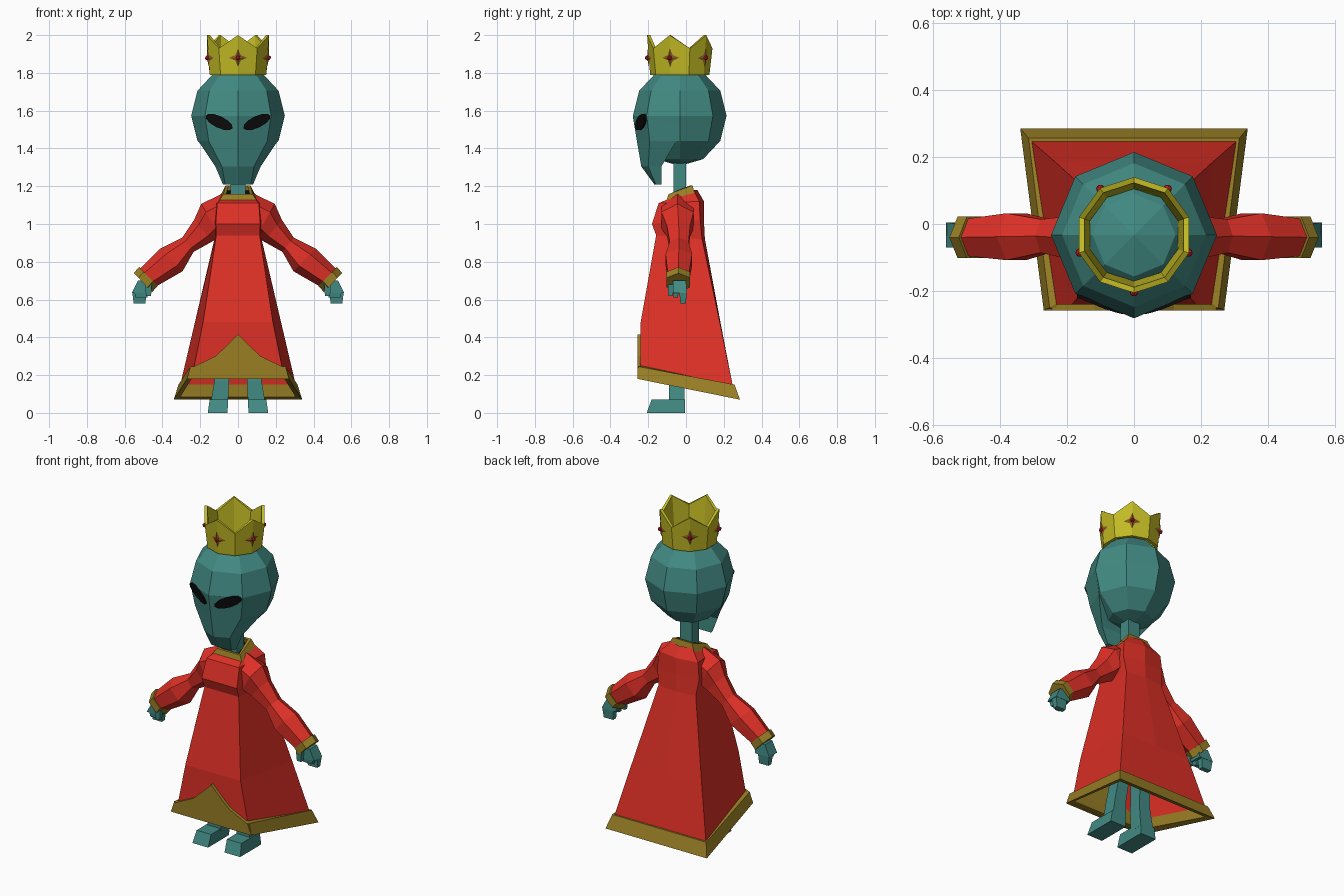
import bpy, bmesh, math
from mathutils import Vector

if "Cube" in bpy.data.objects:
    bpy.data.objects.remove(bpy.data.objects["Cube"])


def material(name, r, g, b):
    m = bpy.data.materials.new(name)
    m.diffuse_color = [((c / 255 + 0.055) / 1.055) ** 2.4 for c in (r, g, b)] + [1]
    m.use_nodes = True
    m.node_tree.nodes["Principled BSDF"].inputs["Base Color"].default_value = m.diffuse_color
    return m


SKIN = material("teal skin", 66, 138, 131)
RED = material("robe red", 222, 48, 38)
TRIM = material("dark gold trim", 152, 126, 36)
CROWN = material("crown yellow", 194, 186, 36)
BLACK = material("black", 12, 12, 12)
BROWN = material("setting brown", 134, 88, 34)
GEM = material("gem red", 200, 28, 36)


def make(name, verts, faces, mat):
    bm = bmesh.new()
    vs = [bm.verts.new(v) for v in verts]
    for f in faces:
        bm.faces.new([vs[i] for i in f])
    bmesh.ops.recalc_face_normals(bm, faces=bm.faces)
    me = bpy.data.meshes.new(name)
    bm.to_mesh(me)
    bm.free()
    me.materials.append(mat)
    ob = bpy.data.objects.new(name, me)
    bpy.context.collection.objects.link(ob)
    return ob


def loft(name, rings, mat, caps=True, wrap=False):
    """Skin a list of equal-length closed rings."""
    n, m = len(rings[0]), len(rings)
    faces = []
    for k in range(m if wrap else m - 1):
        a, b = k * n, (k + 1) % m * n
        faces += [(a + i, a + (i + 1) % n, b + (i + 1) % n, b + i) for i in range(n)]
    if caps and not wrap:
        faces += [tuple(range(n)), tuple(range((m - 1) * n, m * n))]
    return make(name, [p for r in rings for p in r], faces, mat)


def quad(fx, fy, fz, bx, by, bz):
    """Four-cornered ring from its front and back edges."""
    return [(-fx, fy, fz), (fx, fy, fz), (bx, by, bz), (-bx, by, bz)]


def box_ring(x0, x1, y0, y1, z):
    return [(x0, y0, z), (x1, y0, z), (x1, y1, z), (x0, y1, z)]


CY = -0.033  # depth of the head axis


def circle(n, r, z, start=-math.pi / 2):
    return [(r * math.cos(start + i * math.tau / n),
             CY + r * math.sin(start + i * math.tau / n), z) for i in range(n)]


# Head: faceted ball with eight sides
rings = []
for k in range(7):
    a = math.pi * k / 6
    rings.append(circle(8, max(0.248 * math.sin(a), 0.001), 1.573 + 0.265 * math.cos(a)))
loft("head", rings, SKIN)

# Long face tapering down to the chin
face = [(0.247, -0.033, 0.175, -0.208, -0.282, 1.573), (0.21, -0.05, 0.155, -0.192, -0.26, 1.44),
        (0.12, -0.13, 0.085, -0.2, -0.237, 1.305), (0.08, -0.13, 0.068, -0.16, -0.168, 1.21)]
loft("face", [[(-w, yb, z), (-m, ys, z), (0, yf, z), (m, ys, z), (w, yb, z)]
              for w, yb, m, ys, yf, z in face], SKIN)
loft("neck", [box_ring(-0.04, 0.04, -0.066, 0, z) for z in (1.12, 1.34)], SKIN)

# Slanted eyes that follow the face
for s, side in ((-1, "left"), (1, "right")):
    front, back = [], []
    for i in range(12):
        a = math.tau * i / 12
        u, v = 0.079 * math.cos(a), 0.031 * math.sin(a)
        x, z = 0.1 + u * 0.9 - v * 0.43, 1.54 + u * 0.43 + v * 0.9
        y = -0.282 + 0.41 * x + 0.17 * abs(1.573 - z)
        front.append((s * x, y - 0.009, z))
        back.append((s * x, y + 0.03, z))
    loft(side + "_eye", [front, back], BLACK)

# Crown with five points
zig = []
for rp, rv in ((0.173, 0.167), (0.156, 0.15)):
    zig.append([(p[0], p[1], 2.0 if i % 2 == 0 else 1.93)
                for i, p in enumerate(circle(10, rp, 0))])
loft("crown", [circle(10, 0.157, 1.79), zig[0], zig[1], circle(10, 0.138, 1.79)],
     CROWN, wrap=True)

# Star settings and gems below each point
for k in range(5):
    a = -math.pi / 2 + k * math.tau / 5
    rad = Vector((math.cos(a), math.sin(a), 0))
    tan = Vector((-math.sin(a), math.cos(a), 0))

    def on_crown(t, z, lift):
        r = 0.157 + (z - 1.79) * 0.076 + lift - abs(t) * 0.325
        return Vector((0, CY, z)) + rad * r + tan * t

    pts = [on_crown(0, 1.88, 0.009)]
    for i in range(8):
        r = 0.047 if i % 2 == 0 else 0.02
        pts.append(on_crown(r * math.sin(i * math.pi / 4), 1.88 + r * math.cos(i * math.pi / 4), 0.003))
    make(f"gem_setting_{k}", pts, [(0, i + 1, (i + 1) % 8 + 1) for i in range(8)], BROWN)
    bpy.ops.mesh.primitive_ico_sphere_add(subdivisions=1, radius=0.014, location=on_crown(0, 1.88, 0.007))
    bpy.context.object.name = f"gem_{k}"
    bpy.context.object.data.materials.append(GEM)

# Robe: front edge, back edge and the bulge of the back seam
robe = [(0.24, -0.24, 0.21, 0.31, 0.25, 0.13, 0), (0.185, -0.24, 0.48, 0.235, 0.185, 0.45, 0.003),
        (0.115, -0.158, 0.94, 0.125, 0.085, 0.92, 0.015), (0.118, -0.18, 1.0, 0.14, 0.075, 1.02, 0.02),
        (0.11, -0.145, 1.11, 0.13, 0.07, 1.12, 0.025), (0.09, -0.098, 1.13, 0.07, 0.04, 1.18, 0.02)]
loft("robe", [[(-fx, fy, fz), (fx, fy, fz), (bx, by, bz), (0, by + d, bz), (-bx, by, bz)]
              for fx, fy, fz, bx, by, bz, d in robe], RED, caps=False)

# Hem band and pointed front panel
loft("hem_band", [quad(0.27, -0.256, 0.18, 0.34, 0.286, 0.07), quad(0.252, -0.251, 0.245, 0.315, 0.257, 0.15),
                  quad(0.23, -0.235, 0.25, 0.30, 0.24, 0.15), quad(0.24, -0.225, 0.19, 0.305, 0.245, 0.085)],
     TRIM, wrap=True)
half = [(0.27, 0.18), (0.245, 0.24), (0.12, 0.3), (0.05, 0.365)]
outline = half + [(0, 0.415)] + [(-x, z) for x, z in reversed(half)]
loft("front_panel", [[(x, y, z) for x, z in outline] for y in (-0.258, -0.236)], TRIM)

# Collar and the dark opening inside it
loft("collar", [quad(0.105, -0.107, 1.115, 0.085, 0.045, 1.165), quad(0.078, -0.092, 1.158, 0.065, 0.035, 1.205),
                quad(0.062, -0.077, 1.158, 0.05, 0.02, 1.203), quad(0.07, -0.08, 1.12, 0.06, 0.03, 1.165)],
     TRIM, wrap=True)
make("neck_opening", quad(0.07, -0.083, 1.135, 0.058, 0.027, 1.178), [(0, 1, 2, 3)], BLACK)


def arm_ring(s, x, z, y, h, d, slope):
    """Six-sided section, flat to the front, set across the arm."""
    out = []
    for i in range(6):
        a = math.tau * i / 6
        u = h * math.cos(a)
        out.append((s * (x + u * math.cos(slope)), y + d * math.sin(a) / 0.866, z + u * math.sin(slope)))
    return out


for s, side in ((-1, "left"), (1, "right")):
    # Sleeve with puffed forearm, cuff
    sleeve = [(0.07, 1.06, -0.045, 0.1, 0.085, 1.4), (0.145, 1.02, -0.045, 0.1, 0.085, 1.05),
              (0.185, 0.965, -0.04, 0.075, 0.062, 0.9), (0.265, 0.89, -0.036, 0.048, 0.05, 0.9),
              (0.352, 0.81, -0.038, 0.084, 0.07, 0.8), (0.485, 0.71, -0.04, 0.062, 0.055, 0.85)]
    loft(side + "_sleeve", [arm_ring(s, *r) for r in sleeve], RED)
    loft(side + "_cuff", [arm_ring(s, x, z, -0.04, 0.07, 0.062, 0.8)
                          for x, z in ((0.475, 0.722), (0.503, 0.69))], TRIM)
    # Hand: palm, fingers and thumb
    palm = [(0.46, 0.53, -0.07, 0.0, 0.7), (0.468, 0.562, -0.07, 0.005, 0.635)]
    loft(side + "_palm", [box_ring(s * a, s * b, c, d, z) for a, b, c, d, z in palm], SKIN)
    for name, x0, x1, y0, y1, zt, zb in (("fingers", 0.485, 0.56, -0.035, 0.004, 0.64, 0.578),
                                         ("front_finger", 0.475, 0.55, -0.07, -0.038, 0.645, 0.61),
                                         ("thumb", 0.455, 0.495, -0.098, -0.066, 0.7, 0.62)):
        loft(f"{side}_{name}", [box_ring(s * x0, s * x1, y0, y1, zt),
                                box_ring(s * (x0 + 0.005), s * (x1 - 0.008), y0 + 0.005, y1 - 0.005, zb)], SKIN)
    # Leg and foot
    loft(side + "_leg", [box_ring(s * 0.035, s * 0.105, -0.07, 0.01, 0.34),
                         box_ring(s * 0.048, s * 0.125, -0.09, -0.01, 0.17),
                         box_ring(s * 0.053, s * 0.145, -0.09, -0.006, 0.05)], SKIN)
    loft(side + "_foot", [box_ring(s * 0.053, s * 0.15, -0.182, -0.006, 0.07),
                          box_ring(s * 0.055, s * 0.16, -0.208, -0.006, 0.0)], SKIN)
